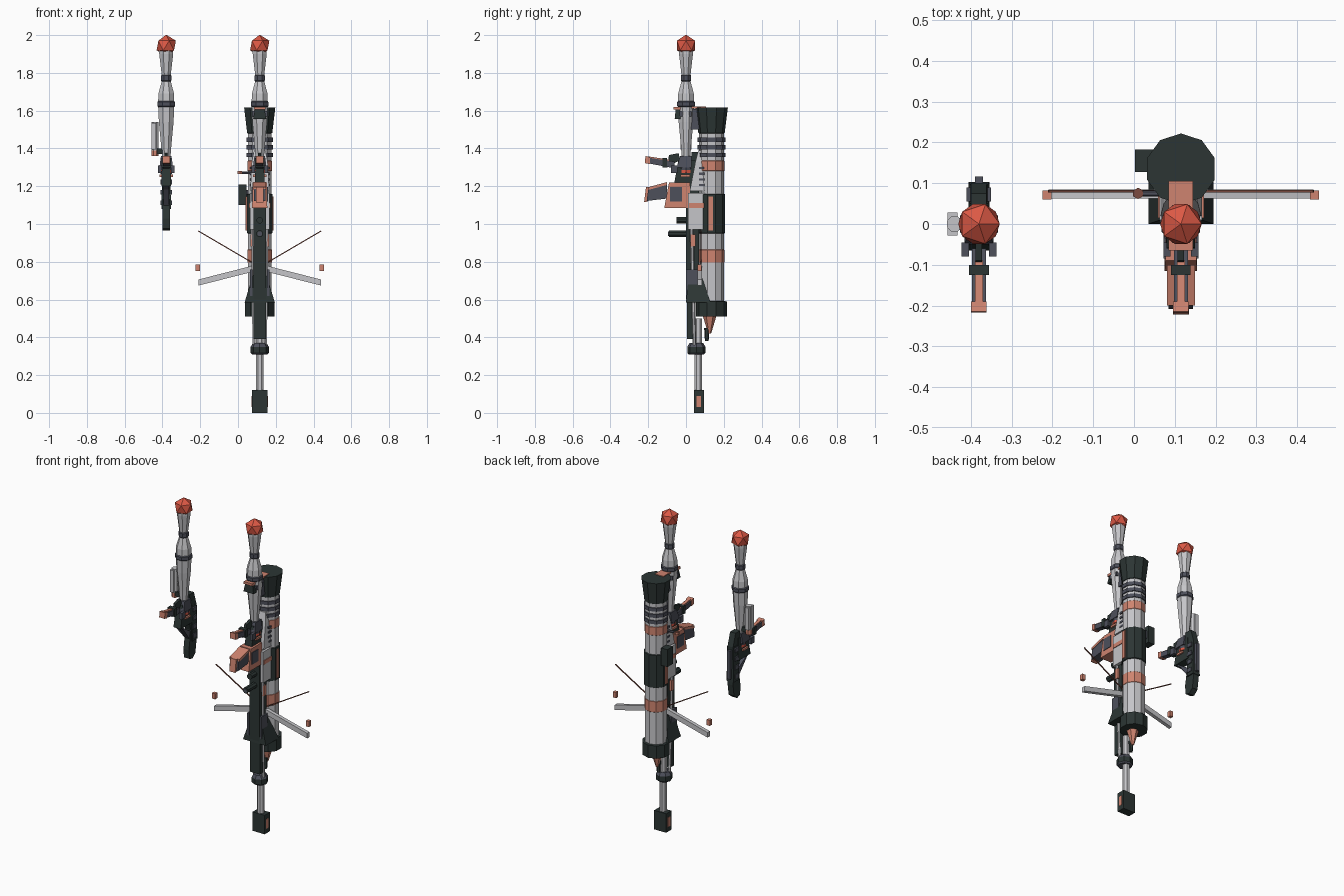
import bpy, bmesh, math
from mathutils import Vector

cube = bpy.data.objects.get("Cube")
if cube:
    bpy.data.objects.remove(cube, do_unlink=True)


def material(name, r, g, b):
    m = bpy.data.materials.new(name)
    m.use_nodes = True
    m.diffuse_color = (r, g, b, 1)
    m.node_tree.nodes["Principled BSDF"].inputs["Base Color"].default_value = (r, g, b, 1)
    return m


DARK = material("green black", .025, .036, .034)
STEEL = material("dark steel", .075, .08, .105)
LIGHT = material("light grey", .56, .56, .58)
PINK = material("salmon", .62, .23, .16)
RED = material("warning red", .72, .1, .06)
BROWN = material("rod brown", .2, .07, .05)


def finish(name, bm, mats):
    bmesh.ops.recalc_face_normals(bm, faces=bm.faces)
    me = bpy.data.meshes.new(name)
    bm.to_mesh(me)
    bm.free()
    for m in mats:
        me.materials.append(m)
    ob = bpy.data.objects.new(name, me)
    bpy.context.collection.objects.link(ob)
    return ob


def loft(name, mat, rings):
    """Skin between matching loops of points and cap both ends."""
    bm = bmesh.new()
    loops = [[bm.verts.new(p) for p in ring] for ring in rings]
    n = len(loops[0])
    for a, b in zip(loops, loops[1:]):
        for i in range(n):
            bm.faces.new((a[i], a[(i + 1) % n], b[(i + 1) % n], b[i]))
    bm.faces.new(loops[0][::-1])
    bm.faces.new(loops[-1])
    return finish(name, bm, [mat])


def box(name, mat, cx, hx, y0, y1, z0, z1, top=None):
    """Box; top = (half width, y0, y1) tapers its upper end."""
    def rect(h, a, b, z):
        return [(cx - h, a, z), (cx + h, a, z), (cx + h, b, z), (cx - h, b, z)]
    return loft(name, mat, [rect(hx, y0, y1, z0), rect(*(top or (hx, y0, y1)), z1)])


def plate(name, mat, cx, hx, outline):
    """Side outline in y, z given a thickness along x."""
    return loft(name, mat, [[(cx + s * hx, y, z) for y, z in outline] for s in (-1, 1)])


def lathe(name, cx, cy, profile, sides, start=math.pi / 2):
    """Upright turned part; profile rows are radius, z, material of the band above."""
    mats = []
    for row in profile:
        if row[2] not in mats:
            mats.append(row[2])
    bm = bmesh.new()
    loops = []
    for r, z, m in profile:
        angles = [start + math.tau * i / sides for i in range(sides)]
        loops.append([bm.verts.new((cx + r * math.cos(a), cy + r * math.sin(a), z)) for a in angles])
    for a, b, row in zip(loops, loops[1:], profile):
        for i in range(sides):
            f = bm.faces.new((a[i], a[(i + 1) % sides], b[(i + 1) % sides], b[i]))
            f.material_index = mats.index(row[2])
    for loop, row in ((loops[0], profile[0]), (loops[-1], profile[-1])):
        bm.faces.new(loop).material_index = mats.index(row[2])
    return finish(name, bm, mats)


def rod(name, mat, a, b, r, sides=6):
    a, b = Vector(a), Vector(b)
    d = (b - a).normalized()
    u = d.cross(Vector((0, 1, 0)) if abs(d.y) < .9 else Vector((1, 0, 0))).normalized()
    v = d.cross(u)
    turn = [math.tau * (i + .5) / sides for i in range(sides)]
    return loft(name, mat, [[p + r * (u * math.cos(t) + v * math.sin(t)) for t in turn] for p in (a, b)])


def gun(cx, side):
    # warhead with faceted tip
    bm = bmesh.new()
    bmesh.ops.create_icosphere(bm, subdivisions=1, radius=.057)
    bmesh.ops.translate(bm, verts=bm.verts, vec=(cx, 0, 1.945))
    finish(side + "_warhead_tip", bm, [RED])
    lathe(side + "_warhead", cx, 0, [
        (.022, 1.33, LIGHT), (.03, 1.42, LIGHT), (.042, 1.54, LIGHT), (.046, 1.62, STEEL),
        (.051, 1.625, STEEL), (.051, 1.645, STEEL), (.046, 1.65, LIGHT), (.045, 1.69, LIGHT),
        (.026, 1.755, STEEL), (.03, 1.76, STEEL), (.03, 1.785, STEEL), (.026, 1.79, LIGHT),
        (.04, 1.9, LIGHT), (.04, 1.93, LIGHT)], 8, math.pi / 8)
    # receiver and collar
    box(side + "_receiver", DARK, cx, .026, -.065, .06, 1.2, 1.34, (.022, -.04, .05))
    box(side + "_receiver_shroud", STEEL, cx, .036, -.05, .03, 1.3, 1.36, (.028, -.03, .03))
    lathe(side + "_collar", cx, 0, [(.034, 1.27, RED), (.034, 1.285, STEEL), (.036, 1.3, STEEL)], 8)
    for s in (-1, 1):
        box(side + "_receiver_bolt", STEEL, cx + s * .034, .009, -.08, -.045, 1.27, 1.31)
        box(side + "_receiver_latch", PINK, cx + s * .031, .005, -.03, .02, 1.25, 1.262)
    # pistol grip with capped end, and its trigger guard
    plate(side + "_grip", STEEL, cx, .017, [(-.205, 1.322), (-.205, 1.352), (-.06, 1.33), (-.06, 1.295)])
    plate(side + "_grip_cap", PINK, cx, .019, [(-.217, 1.322), (-.215, 1.36), (-.19, 1.354), (-.192, 1.317)])
    plate(side + "_grip_strap", PINK, cx, .01, [(-.2, 1.35), (-.2, 1.358), (-.09, 1.341), (-.09, 1.33)])
    box(side + "_grip_collar", DARK, cx, .024, -.125, -.1, 1.3, 1.35)
    plate(side + "_trigger_guard", DARK, cx, .008, [(-.1, 1.3), (-.09, 1.365), (-.04, 1.375), (-.03, 1.34)])


A, B = -.38, .115
gun(A, "right")
gun(B, "left")

# compact gun: flat stock, ribs and side canister
plate("stock_slab", DARK, A, .019, [(.03, .975), (.06, .965), (.09, .99), (.1, 1.06), (.1, 1.3),
                                    (.075, 1.38), (.03, 1.38), (.03, 1.2), (.045, 1.15), (.025, 1.03)])
box("stock_spine", DARK, A, .026, .05, .103, 1.08, 1.3, (.02, .05, .095))
box("stock_rail", STEEL, A, .01, .1, .117, 1.1, 1.28)
plate("stock_brace", STEEL, A, .014, [(-.06, 1.2), (-.04, 1.2), (.05, 1.08), (.05, 1.14)])
for i in range(4):
    box("stock_rib", STEEL, A, .03, .055, .09, 1.1 + i * .055, 1.125 + i * .055)
box("canister_mount", DARK, A - .035, .02, -.015, .015, 1.37, 1.4)
lathe("canister", -.44, 0, [(.02, 1.36, PINK), (.02, 1.39, LIGHT), (.02, 1.54, LIGHT)], 8, math.pi / 8)
box("canister_shell", LIGHT, -.445, .012, -.028, .028, 1.395, 1.535)

# launch tube with bell, bands and base
tube = [(.081, .51, DARK), (.081, .59, DARK), (.066, .592, LIGHT), (.066, .795, PINK),
        (.068, .797, PINK), (.068, .863, PINK), (.066, .865, LIGHT), (.066, .95, DARK),
        (.072, .953, DARK), (.072, 1.157, DARK), (.066, 1.16, LIGHT), (.066, 1.28, PINK),
        (.068, 1.282, PINK), (.068, 1.333, PINK), (.066, 1.335, LIGHT), (.066, 1.48, DARK),
        (.07, 1.482, DARK), (.087, 1.618, DARK)]
lathe("launch_tube", B, .135, tube, 10)
for z in (1.355, 1.395, 1.435):
    lathe("tube_ring", B, .135, [(.073, z, STEEL), (.073, z + .022, STEEL)], 10)
for s in (-1, 1):
    box("tube_stripe", PINK, B + s * .07, .004, .12, .142, .965, 1.145)
lathe("exhaust_cone", B, .125, [(.008, .42, PINK), (.035, .51, PINK)], 6)
lathe("exhaust_pin", B, .11, [(.01, .38, DARK), (.014, .45, DARK)], 6)
box("battery_box", DARK, .024, .022, .128, .183, 1.1, 1.21)
box("battery_mount", STEEL, .045, .015, .14, .17, 1.13, 1.18)

# muzzle bracket and sight
box("muzzle_bracket", STEEL, B, .024, .02, .08, 1.5, 1.61)
box("muzzle_bracket_cap", PINK, B, .03, .02, .105, 1.612, 1.622)
box("front_sight", DARK, B, .035, -.06, -.03, 1.555, 1.605, (.026, -.055, -.03))
box("front_sight_cap", PINK, B, .03, -.065, -.03, 1.605, 1.62)
box("front_sight_clamp", STEEL, B, .04, -.035, .03, 1.57, 1.595)

# upper and lower housings between barrel and tube
box("upper_housing", LIGHT, B, .05, .02, .11, 1.175, 1.33, (.042, .05, .11))
box("upper_housing_neck", LIGHT, B, .042, .05, .11, 1.33, 1.39, (.03, .065, .11))
for i in range(4):
    for s in (-1, 1):
        box("housing_vent", STEEL, B + s * .047, .004, .07, .1, 1.2 + i * .03, 1.212 + i * .03)
box("lower_housing", LIGHT, B, .052, .01, .1, .97, 1.165)
box("lower_housing_band", PINK, B, .056, .015, .105, 1.085, 1.11)
box("spine", DARK, B, .034, 0, .07, .6, 1.2)
lathe("side_knob", .01, .075, [(.014, 1.265, PINK), (.014, 1.28, BROWN)], 6)
rod("side_knob_arm", STEEL, (.01, .075, 1.272), (.08, .075, 1.272), .007)

# magazine with slanted handle
box("magazine", PINK, B, .04, -.115, .02, 1.085, 1.22, (.038, -.09, .02))
box("magazine_core", STEEL, B, .043, -.085, -.02, 1.12, 1.195)
plate("magazine_handle", STEEL, B, .03, [(-.208, 1.122), (-.2, 1.185), (-.1, 1.215), (-.1, 1.135)])
plate("handle_edge", PINK, B, .034, [(-.2, 1.18), (-.2, 1.195), (-.1, 1.222), (-.1, 1.207)])
plate("handle_end", PINK, B, .02, [(-.222, 1.115), (-.212, 1.195), (-.19, 1.195), (-.2, 1.12)])
rod("scope", DARK, (B, -.09, .948), (B, .01, .948), .019, 8)
rod("scope_lens", STEEL, (B, -.094, .948), (B, -.088, .948), .013, 8)
rod("upper_pin", DARK, (B, -.05, 1.02), (B, .01, 1.02), .018, 8)

# lower fairing, side rods and clamp
box("fairing", DARK, B, .08, 0, .13, .585, .73, (.036, .015, .08))
box("lower_spine", DARK, B, .034, .005, .05, .39, .6)
for s in (-1, 1):
    rod("side_rod", LIGHT, (B + s * .03, .045, .33), (B + s * .038, .03, .97), .009)
    box("rod_clip", PINK, B + s * .042, .006, .025, .05, .88, .945)
    box("fairing_fin", STEEL, B + s * .045, .006, .0, .06, .62, .76)
lathe("clamp", B, .055, [(.04, .31, STEEL), (.048, .318, DARK), (.048, .35, STEEL), (.036, .37, STEEL)], 8)

# monopod shaft and foot
rod("shaft", LIGHT, (B, .065, .1), (B, .065, .5), .022, 8)
box("foot", DARK, B, .042, .042, .094, 0, .12)
for s in (-1, 1):
    box("foot_inset", PINK, B + s * .042, .002, .055, .08, .03, .09)

# spread bipod legs, loose end blocks and thin stay rods
for s in (-1, 1):
    root, end = B + s * .03, B + s * .325
    loft("bipod_leg", LIGHT, [[(x, y, z + h) for y, h in ((.062, -.016), (.085, -.016), (.085, .016), (.062, .016))]
                              for x, z in ((root, .765), (end, .69))])
    box("bipod_end_block", PINK, B + s * .328, .011, .06, .082, .75, .785)
    rod("stay_rod", BROWN, (root, .08, .79), (end, .08, .963), .004, 4)
